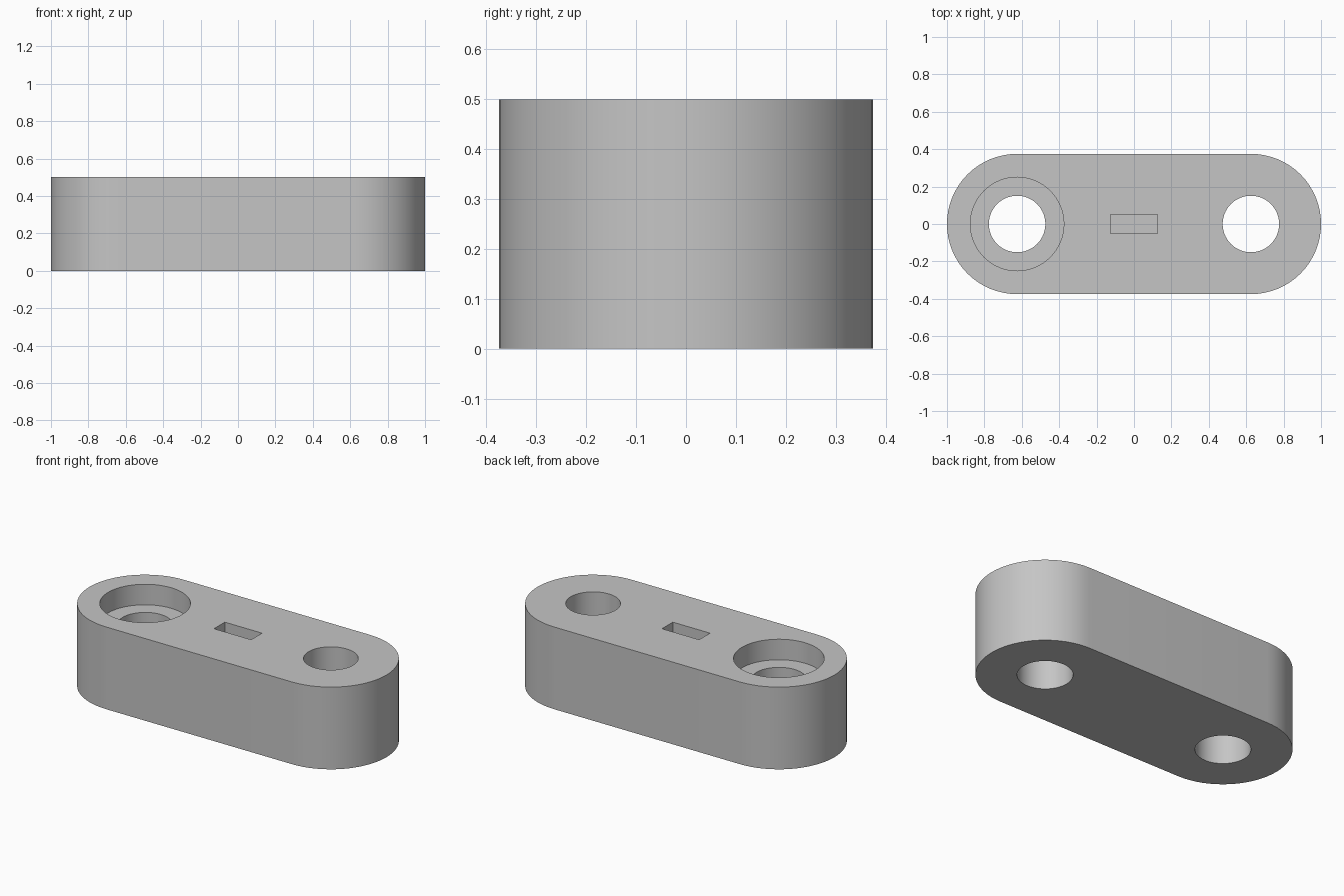
import bpy, bmesh, math

cube = bpy.data.objects.get("Cube")
if cube:
    bpy.data.objects.remove(cube, do_unlink=True)

HEIGHT, END_RADIUS, END_X = 0.5, 0.375, 0.625
SEGMENTS = 64

grey = bpy.data.materials.new("light_grey")
grey.use_nodes = True
colour = (0.56, 0.56, 0.56, 1)
grey.diffuse_color = colour
grey.node_tree.nodes["Principled BSDF"].inputs["Base Color"].default_value = colour


def prism(name, outline, bottom, top):
    """Extrude a closed outline between two heights."""
    bm = bmesh.new()
    face = bm.faces.new([bm.verts.new((x, y, bottom)) for x, y in outline])
    extruded = bmesh.ops.extrude_face_region(bm, geom=[face])["geom"]
    moved = [v for v in extruded if isinstance(v, bmesh.types.BMVert)]
    bmesh.ops.translate(bm, verts=moved, vec=(0, 0, top - bottom))
    bmesh.ops.recalc_face_normals(bm, faces=bm.faces)
    mesh = bpy.data.meshes.new(name)
    bm.to_mesh(mesh)
    bm.free()
    mesh.materials.append(grey)
    obj = bpy.data.objects.new(name, mesh)
    bpy.context.collection.objects.link(obj)
    return obj


def arc(cx, radius, start, sweep, steps):
    return [(cx + radius * math.cos(start + sweep * i / steps),
             radius * math.sin(start + sweep * i / steps)) for i in range(steps + 1)]


def circle(cx, radius):
    return arc(cx, radius, 0, math.tau, SEGMENTS)[:-1]


# Link body with rounded ends
half = SEGMENTS // 2
outline = (arc(END_X, END_RADIUS, -math.pi / 2, math.pi, half)
           + arc(-END_X, END_RADIUS, math.pi / 2, math.pi, half))
body = prism("link_body", outline, 0, HEIGHT)

# Through holes, counterbore and blind central slot
slot = [(-0.125, -0.052), (0.125, -0.052), (0.125, 0.052), (-0.125, 0.052)]
cutters = [
    prism("left_hole_cutter", circle(END_X, 0.151), -0.1, HEIGHT + 0.1),
    prism("right_hole_cutter", circle(-END_X, 0.151), -0.1, HEIGHT + 0.1),
    prism("counterbore_cutter", circle(-END_X, 0.25), HEIGHT - 0.125, HEIGHT + 0.1),
    prism("slot_cutter", slot, HEIGHT - 0.125, HEIGHT + 0.1),
]

bpy.ops.object.select_all(action="DESELECT")
body.select_set(True)
bpy.context.view_layer.objects.active = body
for cutter in cutters:
    cutter.hide_render = True
    cut = body.modifiers.new(cutter.name, "BOOLEAN")
    cut.operation = "DIFFERENCE"
    cut.solver = "EXACT"
    cut.object = cutter
    bpy.ops.object.modifier_apply(modifier=cut.name)
    bpy.data.objects.remove(cutter, do_unlink=True)

bpy.ops.object.shade_smooth_by_angle(angle=math.radians(30))
